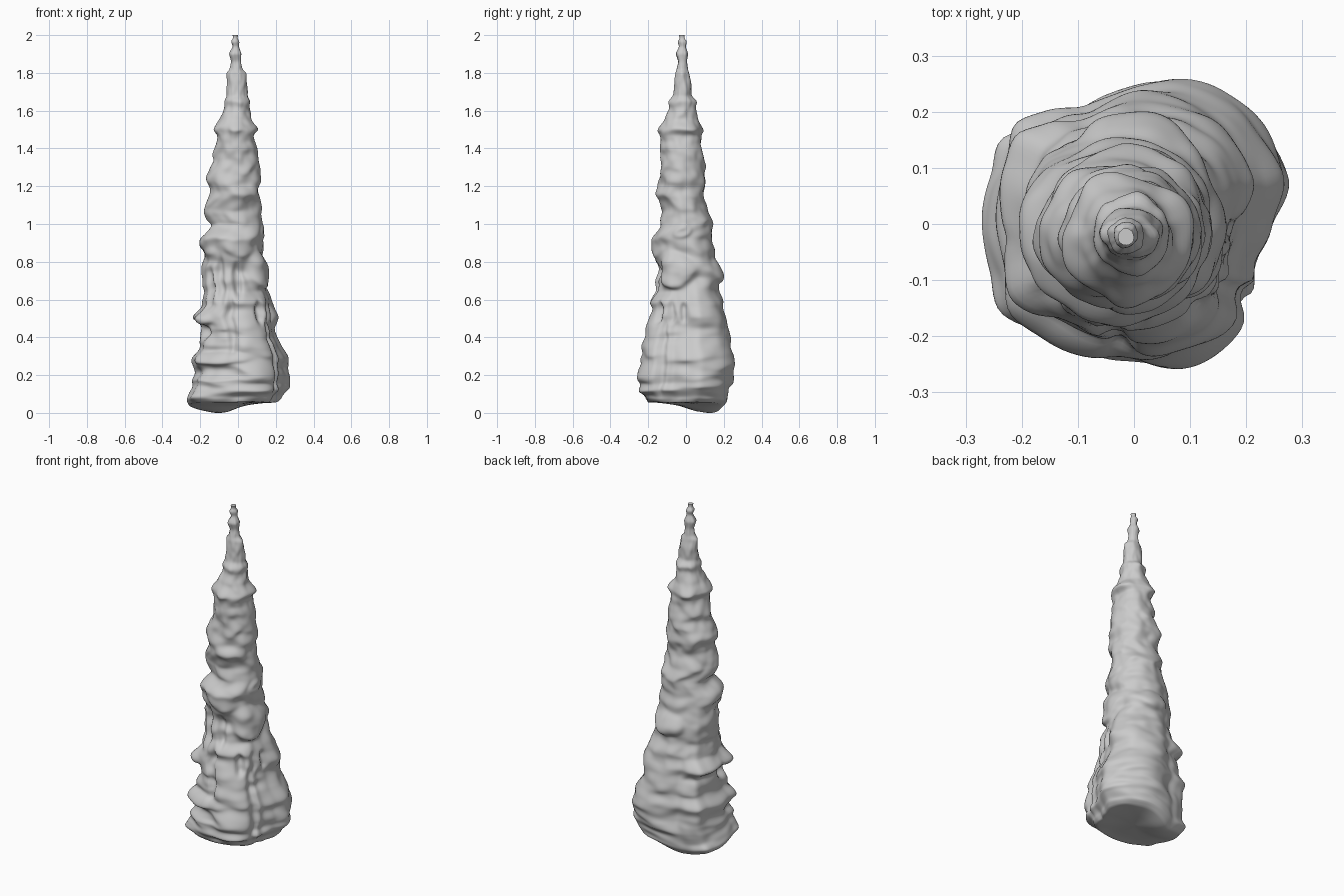
import bpy, bmesh
from math import sin, cos, pi, radians, degrees, exp
from mathutils import Vector, noise

if "Cube" in bpy.data.objects:
    bpy.data.objects.remove(bpy.data.objects["Cube"])

SEG, RINGS = 128, 260

# Silhouette in hundredths: height, left, right, front, back
PROFILE = [
    (0, -25, 22, -21, 18), (3, -26, 24, -23, 21), (9, -25, 26, -25, 23),
    (20, -22, 27, -25, 25), (29, -24, 26, -24, 25), (36, -20, 23, -23, 23),
    (45, -19, 20, -21, 22), (51, -23, 21, -20, 22), (57, -19, 19, -19, 20),
    (65, -18, 16, -17, 17), (75, -19, 15, -15, 18), (83, -18, 14, -16, 16),
    (92, -20, 14, -18, 14), (100, -14, 13, -13, 14), (107, -18, 12, -12, 11),
    (116, -15, 11, -16, 10), (125, -17, 12, -14, 11), (134, -13, 11, -13, 9),
    (147, -11, 9, -14, 8), (150, -13, 11, -14, 9), (156, -10, 7, -11, 6),
    (162, -7.5, 6, -8.5, 4.5), (165, -7.5, 6.5, -9, 5.5), (168, -6, 5, -7, 3)]
# Beaded tip, same columns
PROFILE += [
    (175, -6, 4.5, -6, 2.5), (180, -6, 4, -5.5, 1.5), (182, -4.2, 2, -5, 1),
    (186, -3.5, 1.5, -4.2, .5), (190, -4.6, 2, -5.2, 1),
    (194, -2.8, .5, -3.6, -.2), (196.5, -3.6, .8, -4.4, .4),
    (198.5, -2.6, -.2, -3.4, -.8), (200, -2.8, 0, -3.8, -.8)]

# Lobed outline of the base: angle, radius in thousandths
BASE = [(0, 235), (18, 280), (45, 285), (60, 278), (90, 262), (117, 245),
        (130, 270), (142, 298), (155, 278), (180, 268), (200, 262), (215, 285),
        (230, 265), (250, 255), (270, 250), (290, 254), (315, 252), (328, 242),
        (341, 220), (360, 235)]

# Local lumps and grooves: angle, height, half angle, half height, depth
FEATURES = [
    (-25, .75, 58, .14, -.018), (-25, .75, 38, .09, .046),  # knob in hollow
    (85, .75, 30, .06, .015),        # rear knob
    (-68, .27, 26, .24, .015),       # front column
    (-36, .28, 6, .22, -.022),       # groove beside the column
    (-101, .46, 7, .16, -.022),      # groove left of the column
    (-52, .53, 7, .06, -.028), (-28, .53, 6, .06, -.022),
    (-6, .53, 6, .05, -.025),        # drip pockets
    (-118, .70, 8, .12, -.024), (-86, .70, 8, .09, -.022),
    (-140, .66, 8, .12, -.018),      # flutes
    (205, .43, 14, .035, -.03), (212, .50, 20, .03, .025),
    (240, .29, 42, .03, .015), (235, .21, 40, .04, -.018),
    (235, .40, 40, .04, -.012),
    (-5, .96, 20, .035, .015), (-75, .88, 30, .05, .012)]   # ledges


def lookup(table, t):
    """Smoothly interpolated row of a table."""
    for p, q in zip(table, table[1:]):
        if t <= q[0]:
            u = max(0, (t - p[0]) / (q[0] - p[0]))
            u = .5 * u + .5 * u * u * (3 - 2 * u)
            return [a + (b - a) * u for a, b in zip(p[1:], q[1:])]
    return list(table[-1][1:])


def underside(x, y):
    """Height of the lumpy foot, lowest towards the back left."""
    low = exp(-((x + .12) ** 2 + (y - .12) ** 2) / .022)
    return .055 * (1 - low) + .006 * noise.noise(Vector((x * 9, y * 9, 3)))


def surface_point(z, ang):
    l, r, f, b = (v / 100 for v in lookup(PROFILE, z * 100))
    cx, cy, rx, ry = (l + r) / 2, (f + b) / 2, (r - l) / 2, (b - f) / 2
    deg = degrees(ang)
    fade = min(1, max(0, (.95 - z) / .45))
    lobe = 1 + (lookup(BASE, deg)[0] / 262 - 1) * fade
    c, s = cos(ang), sin(ang)
    size = min(1, (rx + ry) / .25)
    # flowing horizontal ripples
    d = .018 * size * noise.noise(Vector((c * 1.3, s * 1.3, z * 14)))
    d += .008 * size * noise.noise(Vector((c * 2.6 + 7, s * 2.6, z * 23)))
    for fa, fz, wa, wz, amp in FEATURES:
        da = (deg - fa + 180) % 360 - 180
        q = (da / wa) ** 2 + ((z - fz) / wz) ** 2
        if q < 3:
            d += amp * exp(-q * q * q)
    x, y = cx + (rx * lobe + d) * c, cy + (ry * lobe + d) * s
    # ledges sag, and the foot follows the underside
    sag = .6 * max(0, d) * min(1, (2 - z) * 4, z * 8)
    return Vector((x, y, z - sag + max(0, 1 - z / .2) * underside(x, y)))


# Dripstone spire
bm = bmesh.new()
rings = []
angles = [2 * pi * i / SEG for i in range(SEG)]
for k in (.1, .3, .5, .7, .85, .95):     # lumpy underside
    ring = []
    for a in angles:
        p = surface_point(0, a) * k
        ring.append(bm.verts.new((p.x, p.y, max(0, underside(p.x, p.y)))))
    rings.append(ring)
for j in range(RINGS + 1):
    z = 2 * j / RINGS
    rings.append([bm.verts.new(surface_point(z, a)) for a in angles])
for lo, hi in zip(rings, rings[1:]):
    for i in range(SEG):
        n = (i + 1) % SEG
        bm.faces.new((lo[i], lo[n], hi[n], hi[i]))
bm.faces.new(rings[0][::-1])
bm.faces.new(rings[-1])
for _ in range(2):                   # soften pinched creases
    bmesh.ops.smooth_vert(bm, verts=[v for r in rings[5:-14] for v in r],
                          factor=.5, use_axis_x=True, use_axis_y=True,
                          use_axis_z=True)
bmesh.ops.recalc_face_normals(bm, faces=bm.faces)
mesh = bpy.data.meshes.new("stalagmite")
bm.to_mesh(mesh)
bm.free()
spire = bpy.data.objects.new("stalagmite", mesh)
bpy.context.collection.objects.link(spire)
bpy.context.view_layer.objects.active = spire
spire.select_set(True)
bpy.ops.object.shade_smooth_by_angle(angle=radians(60))
